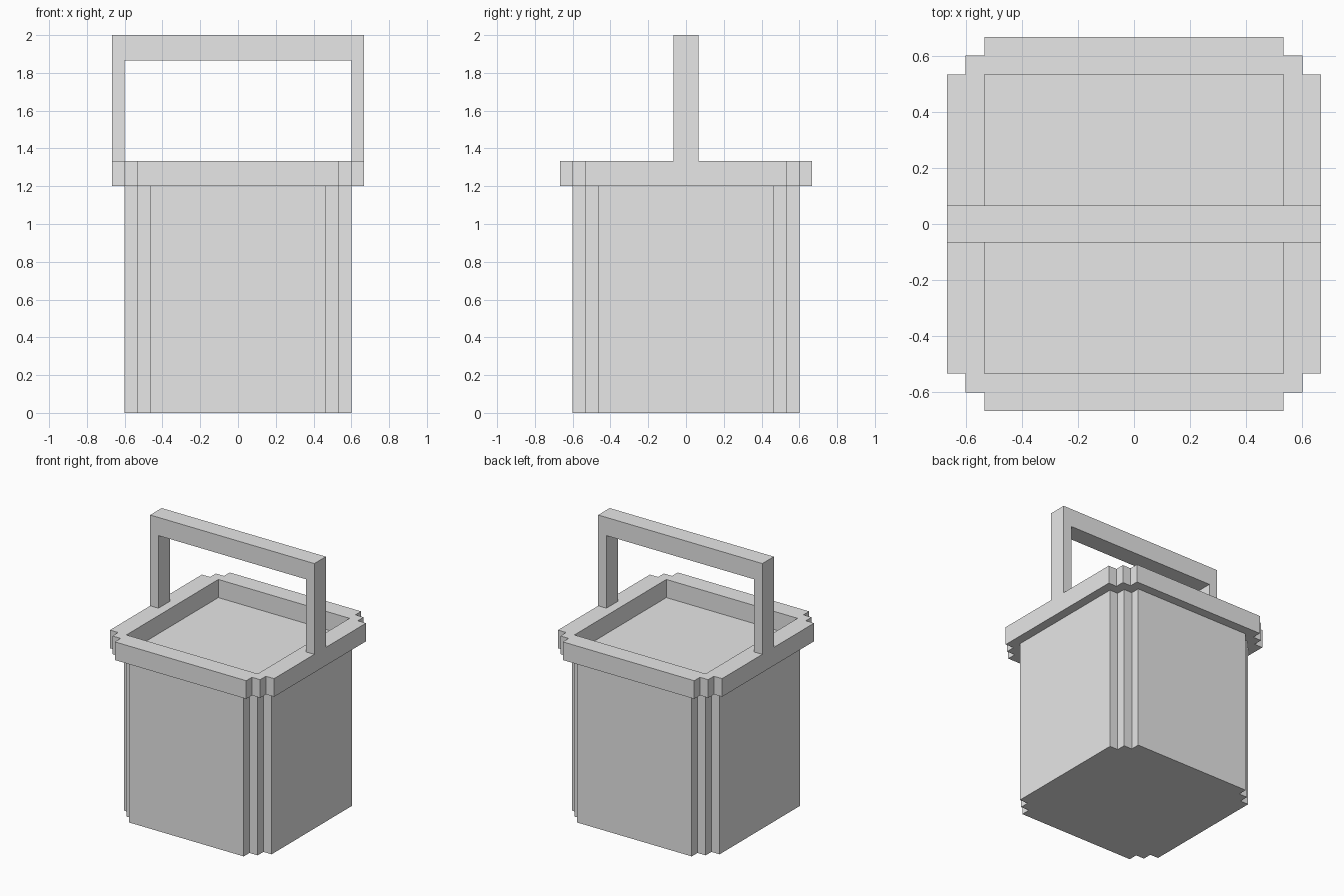
import bpy
import bmesh
from mathutils import Vector

cube = bpy.data.objects.get("Cube")
if cube:
    bpy.data.objects.remove(cube, do_unlink=True)

U = 1 / 15  # grid unit that every dimension follows

grey = bpy.data.materials.new("plain grey")
grey.use_nodes = True
colour = (0.8, 0.8, 0.8, 1)
grey.diffuse_color = colour
grey.node_tree.nodes["Principled BSDF"].inputs["Base Color"].default_value = colour


def rotate_quarters(points):
    """Repeat a corner outline around all four corners."""
    result = []
    for _ in range(4):
        result += points
        points = [(-y, x) for x, y in points]
    return result


def stepped_square(h):
    """Square of half width h with two-step notched corners."""
    return rotate_quarters([(h, h - 2 * U), (h - U, h - 2 * U), (h - U, h - U),
                            (h - 2 * U, h - U), (h - 2 * U, h)])


def extruded(name, points, faces, direction):
    """Solid made by extruding flat faces that share points."""
    bm = bmesh.new()
    verts = [bm.verts.new(p) for p in points]
    flat = [bm.faces.new([verts[i] for i in face]) for face in faces]
    new = bmesh.ops.extrude_face_region(bm, geom=flat, use_keep_orig=True)["geom"]
    moved = [v for v in new if isinstance(v, bmesh.types.BMVert)]
    bmesh.ops.translate(bm, verts=moved, vec=Vector(direction))
    bmesh.ops.recalc_face_normals(bm, faces=bm.faces[:])
    mesh = bpy.data.meshes.new(name)
    bm.to_mesh(mesh)
    bm.free()
    mesh.materials.append(grey)
    obj = bpy.data.objects.new(name, mesh)
    bpy.context.collection.objects.link(obj)
    return obj


# Body: tall box with notched corners
body = [(x, y, 0) for x, y in stepped_square(9 * U)]
extruded("body", body, [range(len(body))], (0, 0, 18 * U))

# Rim: notched frame around a square recess, one face per side
outer = stepped_square(10 * U)
inner = rotate_quarters([(8 * U, 8 * U)])
n = len(outer)
sides = [[(5 * k + 2 + i) % n for i in range(6)] + [n + (k + 1) % 4, n + k]
         for k in range(4)]
extruded("rim", [(x, y, 18 * U) for x, y in outer + inner], sides, (0, 0, 2 * U))

# Handle: square arch standing on the rim
half = [(10 * U, 20 * U), (10 * U, 30 * U)]
inside = [(9 * U, 28 * U), (9 * U, 20 * U)]
arch = half + [(-x, z) for x, z in half[::-1]]
arch += [(-x, z) for x, z in inside[::-1]] + inside
extruded("handle", [(x, -U, z) for x, z in arch], [range(len(arch))], (0, 2 * U, 0))
